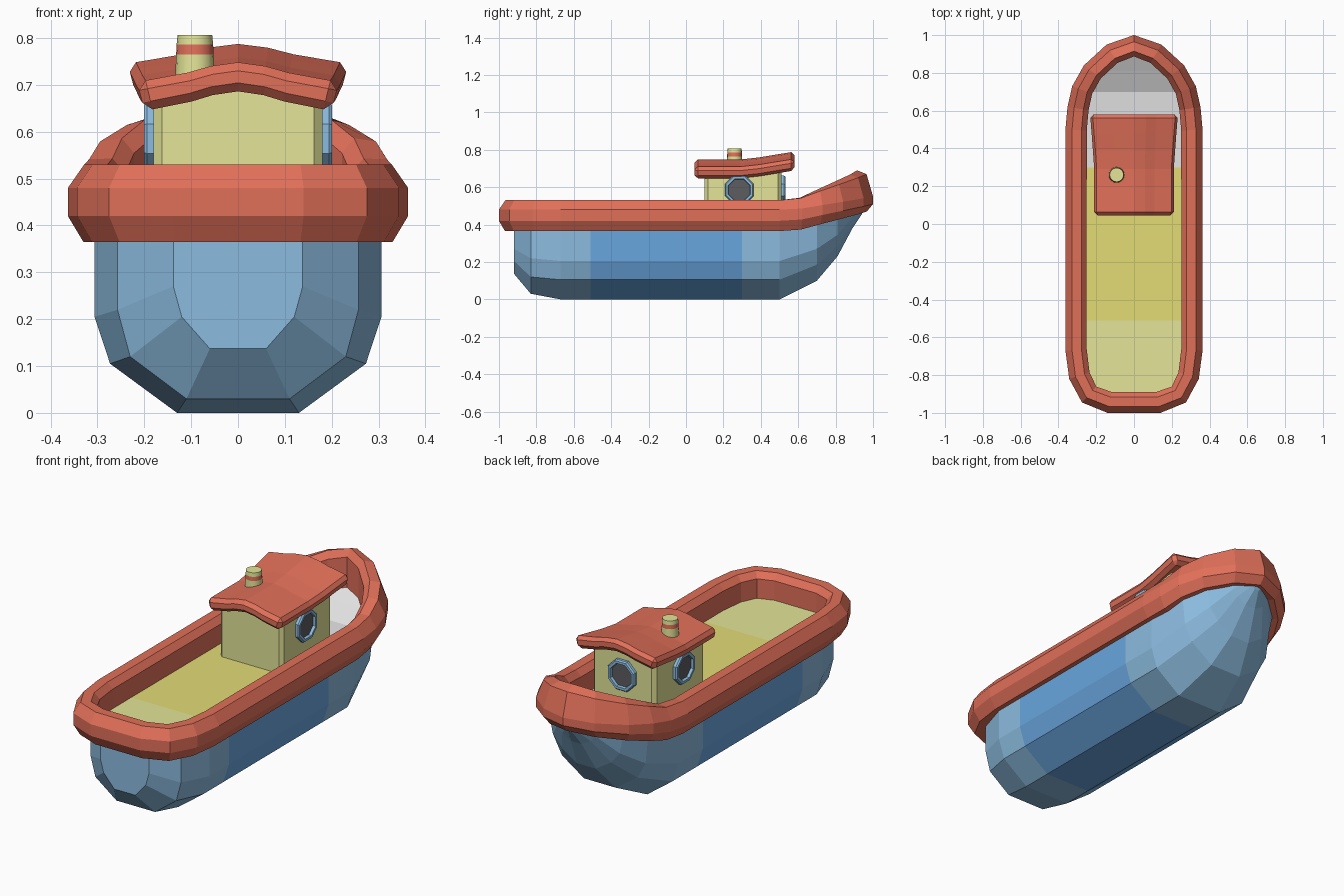
import bpy, bmesh, math
from mathutils import Matrix, Vector

if "Cube" in bpy.data.objects:
    bpy.data.objects.remove(bpy.data.objects["Cube"])


def material(name, rgb):
    m = bpy.data.materials.new(name)
    m.diffuse_color = (*rgb, 1)
    m.use_nodes = True
    m.node_tree.nodes["Principled BSDF"].inputs["Base Color"].default_value = m.diffuse_color
    return m


RED = material("coral_red", (0.75, 0.16, 0.10))
SKY = material("light_blue", (0.26, 0.50, 0.74))
BLUE = material("mid_blue", (0.14, 0.38, 0.74))
CREAM = material("cream_yellow", (0.77, 0.78, 0.31))
SAND = material("sand_yellow", (0.77, 0.72, 0.18))
WHITE = material("off_white", (0.77, 0.77, 0.77))
GLASS = material("dark_glass", (0.11, 0.11, 0.12))


def finish(name, bm, mats, rule=None, smooth=False):
    """Turn a bmesh into an object; rule(face centre) picks the material."""
    bmesh.ops.recalc_face_normals(bm, faces=bm.faces)
    if rule:
        for f in bm.faces:
            f.material_index = rule(f.calc_center_median())
    me = bpy.data.meshes.new(name)
    bm.to_mesh(me)
    bm.free()
    for m in mats:
        me.materials.append(m)
    ob = bpy.data.objects.new(name, me)
    bpy.context.collection.objects.link(ob)
    if smooth:
        bpy.context.view_layer.objects.active = ob
        ob.select_set(True)
        bpy.ops.object.shade_smooth_by_angle(angle=math.radians(35))
        ob.select_set(False)
    return ob


def loft(rings, ring_closed=False, path_closed=False, caps=False):
    """Bridge a list of equal-length point rings."""
    bm = bmesh.new()
    vs = [[bm.verts.new(p) for p in r] for r in rings]
    n, m = len(vs), len(vs[0])
    for i in range(n if path_closed else n - 1):
        a, b = vs[i], vs[(i + 1) % n]
        for j in range(m if ring_closed else m - 1):
            k = (j + 1) % m
            bm.faces.new((a[j], a[k], b[k], b[j]))
    if caps:
        bm.faces.new(vs[0])
        bm.faces.new(vs[-1])
    return bm


# Hull: half sections from keel to top edge at each station
full = [(0.13, 0), (0.273, 0.105), (0.306, 0.205), (0.306, 0.40)]
stations = [
    (-0.92, [(0.06, 0.137), (0.12, 0.205), (0.138, 0.27), (0.138, 0.40)]),
    (-0.83, [(0.11, 0.03), (0.23, 0.12), (0.257, 0.22), (0.257, 0.40)]),
    (-0.67, full), (-0.51, full), (0.30, full), (0.50, full),
    (0.70, [(0.09, 0.10), (0.215, 0.185), (0.26, 0.27), (0.275, 0.41)]),
    (0.81, [(0.055, 0.23), (0.14, 0.285), (0.19, 0.345), (0.215, 0.46)]),
    (0.89, [(0.03, 0.38), (0.08, 0.41), (0.11, 0.44), (0.125, 0.50)]),
    (0.94, [(0.012, 0.455), (0.025, 0.47), (0.035, 0.49), (0.04, 0.52)]),
]
rings = [[(-x, y, z) for x, z in reversed(s)] + [(x, y, z) for x, z in s]
         for y, s in stations]
finish("hull", loft(rings, caps=True), [SKY, BLUE],
       lambda c: 1 if -0.51 < c.y < 0.30 else 0)

# Deck: strip across the hull's top edge, coloured in three zones
deck = [[(-s[3][0], y, s[3][1]), (s[3][0], y, s[3][1])] for y, s in stations]
finish("deck", loft(deck), [CREAM, SAND, WHITE],
       lambda c: 0 if c.y < -0.51 else (1 if c.y < 0.30 else 2))

# Gunwale: chunky section (inset, height, bow lift) swept round the outline
section = [(0.033, 0.365, 0.105), (0, 0.42, 0.09), (0, 0.48, 0.07),
           (0.035, 0.53, 0.14), (0.085, 0.53, 0.16), (0.113, 0.50, 0.155),
           (0.113, 0.365, 0.115)]
half = [(0.14, -1.0, 0), (0.275, -0.945, 0), (0.343, -0.82, 0),
        (0.363, -0.67, 0), (0.363, 0.50, 0), (0.352, 0.62, 0.08),
        (0.327, 0.73, 0.35), (0.265, 0.84, 0.60), (0.145, 0.95, 0.86)]
path = half + [(0, 1.0, 1)] + [(-x, y, f) for x, y, f in reversed(half)]
rings = []
for i, (x, y, f) in enumerate(path):
    p, q = path[i - 1], path[(i + 1) % len(path)]
    here = Vector((x, y))
    t1 = (here - Vector(p[:2])).normalized()
    t2 = (Vector(q[:2]) - here).normalized()
    t = (t1 + t2).normalized()
    inward = Vector((-t.y, t.x))
    rings.append([(x + inward.x * d, y + inward.y * d, z + f * lift)
                  for d, z, lift in section])
finish("gunwale", loft(rings, ring_closed=True, path_closed=True), [RED])

# Cabin: box with chamfered upright corners and a top hidden in the roof
bm = bmesh.new()
bmesh.ops.create_cube(bm, size=1)
for v in bm.verts:
    top = 0.69 if v.co.y < 0 else 0.725
    v.co = (v.co.x * 0.36, 0.305 + v.co.y * 0.41, top if v.co.z > 0 else 0.39)
upright = [e for e in bm.edges
           if abs(e.verts[0].co.z - e.verts[1].co.z) > 0.2]
bmesh.ops.bevel(bm, geom=upright, offset=0.018, segments=1, affect='EDGES')
finish("cabin", bm, [CREAM])

# Roof: cambered slab that widens and sweeps up toward the bow
camber = [(-1, 0.042), (-0.5, 0.022), (-0.27, 0.008), (0, 0),
          (0.27, 0.008), (0.5, 0.022), (1, 0.042)]
rings = []
for y, w, rise in [(0.045, 0.215, 0), (0.29, 0.215, 0), (0.39, 0.222, 0.011),
                   (0.48, 0.229, 0.026), (0.58, 0.237, 0.042)]:
    top = [(k * w, y, 0.748 + rise - c) for k, c in camber]
    low = [(x * 0.93, yy, z - 0.062) for x, yy, z in reversed(top)]
    rings.append(top + low)
roof = finish("roof", loft(rings, ring_closed=True, caps=True), [RED])
bev = roof.modifiers.new("edge_chamfer", 'BEVEL')
bev.width, bev.segments = 0.018, 1
bev.limit_method, bev.angle_limit = 'ANGLE', math.radians(50)


# Funnel: tapered tube with a painted band
def circle(r, z, n=16):
    return [(-0.092 + r * math.cos(math.tau * i / n),
             0.26 + r * math.sin(math.tau * i / n), z) for i in range(n)]


profile = [(0.043, 0.69), (0.040, 0.765), (0.039, 0.786), (0.037, 0.806)]
finish("funnel", loft([circle(r, z) for r, z in profile],
                      ring_closed=True, caps=True), [CREAM, RED],
       lambda c: 1 if 0.766 < c.z < 0.785 else 0, smooth=True)


# Portholes: octagonal frame with dark glass, facing along local z
def octagon(r, n):
    a0 = math.pi / 8
    return [(r * math.cos(a0 + i * math.pi / 4),
             r * math.sin(a0 + i * math.pi / 4), n) for i in range(8)]


def porthole(name, place):
    frame = loft([octagon(r, n) for r, n in
                  [(0.083, -0.005), (0.083, 0.014), (0.077, 0.021),
                   (0.064, 0.021), (0.060, 0.0)]], ring_closed=True)
    pane = bmesh.new()
    pane.faces.new([pane.verts.new(p) for p in octagon(0.064, 0.007)])
    for part, bm, mat in (("frame", frame, SKY), ("glass", pane, GLASS)):
        ob = finish(f"{name}_porthole_{part}", bm, [mat])
        ob.matrix_world = place


for name, spot, turn in [("right", (0.18, 0.285, 0.585), 90),
                         ("left", (-0.18, 0.285, 0.585), -90),
                         ("bow", (0, 0.51, 0.585), 180)]:
    place = (Matrix.Translation(spot) @ Matrix.Rotation(math.radians(turn), 4, 'Z')
             @ Matrix.Rotation(math.pi / 2, 4, 'X'))
    porthole(name, place)
